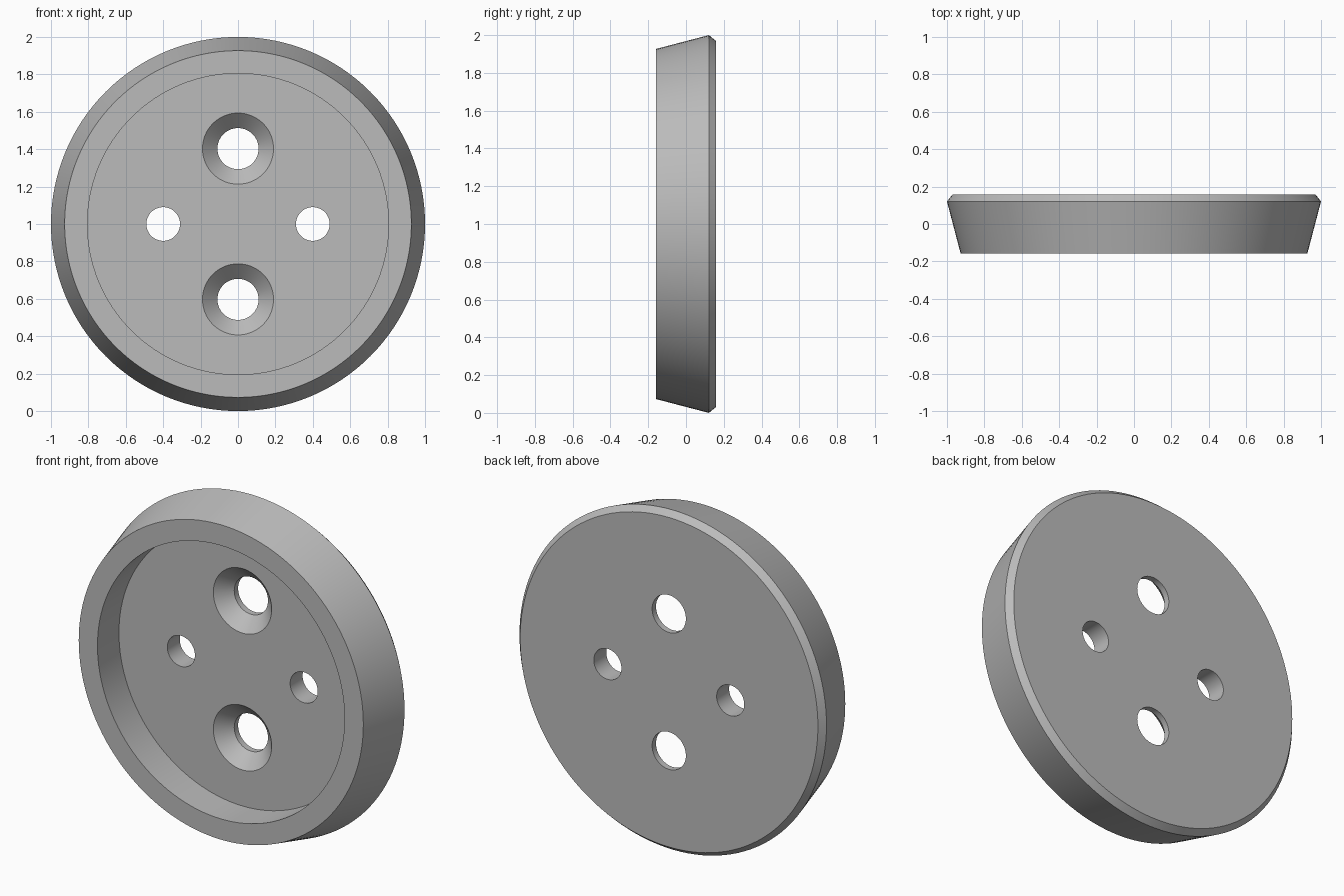
import bpy, bmesh, math
from mathutils import Matrix

if "Cube" in bpy.data.objects:
    bpy.data.objects.remove(bpy.data.objects["Cube"], do_unlink=True)

grey = bpy.data.materials.new("plain grey")
grey.use_nodes = True
COLOUR = (0.5, 0.5, 0.5, 1)
grey.diffuse_color = COLOUR
grey.node_tree.nodes["Principled BSDF"].inputs["Base Color"].default_value = COLOUR


def turned(name, profile, sides, x=0, z=1):
    """Solid turned about a y-parallel axis; profile is (radius, y) pairs."""
    bm = bmesh.new()
    rings = []
    for r, y in profile:
        angles = [2 * math.pi * i / sides for i in range(sides)]
        rings.append([bm.verts.new((x + r * math.cos(a), y, z + r * math.sin(a)))
                      for a in angles])
    for lower, upper in zip(rings, rings[1:]):
        for i in range(sides):
            j = (i + 1) % sides
            bm.faces.new((lower[i], lower[j], upper[j], upper[i]))
    bm.faces.new(rings[0])
    bm.faces.new(rings[-1])
    bmesh.ops.recalc_face_normals(bm, faces=bm.faces)
    mesh = bpy.data.meshes.new(name)
    bm.to_mesh(mesh)
    bm.free()
    mesh.materials.append(grey)
    obj = bpy.data.objects.new(name, mesh)
    bpy.context.collection.objects.link(obj)
    return obj


FRONT, FLOOR, BACK = -0.158, 0.042, 0.158

# Dished disc: recess floor, recess wall, rim, tapered side, back chamfer
disc = turned("dished_disc", [(0.805, FLOOR), (0.805, FRONT), (0.927, FRONT),
                              (1.0, 0.121), (0.97, BACK)], 128)

# Cutters: countersunk holes above and below, plain holes left and right
cutters = []
for s in (-1, 1):
    cutters.append(turned("countersink_cutter",
                          [(0.24, FLOOR - 0.05), (0.11, FLOOR + 0.08), (0.11, BACK + 0.1)],
                          64, z=1 + s * 0.403))
    cutters.append(turned("hole_cutter", [(0.09, FLOOR - 0.05), (0.09, BACK + 0.1)],
                          64, x=s * 0.4))

bpy.ops.object.select_all(action="DESELECT")
disc.select_set(True)
bpy.context.view_layer.objects.active = disc
for cutter in cutters:
    cut = disc.modifiers.new("hole", "BOOLEAN")
    cut.operation = "DIFFERENCE"
    cut.solver = "EXACT"
    cut.object = cutter
    bpy.ops.object.modifier_apply(modifier=cut.name)
for cutter in cutters:
    bpy.data.objects.remove(cutter, do_unlink=True)

bpy.ops.object.shade_smooth_by_angle(angle=math.radians(25))
